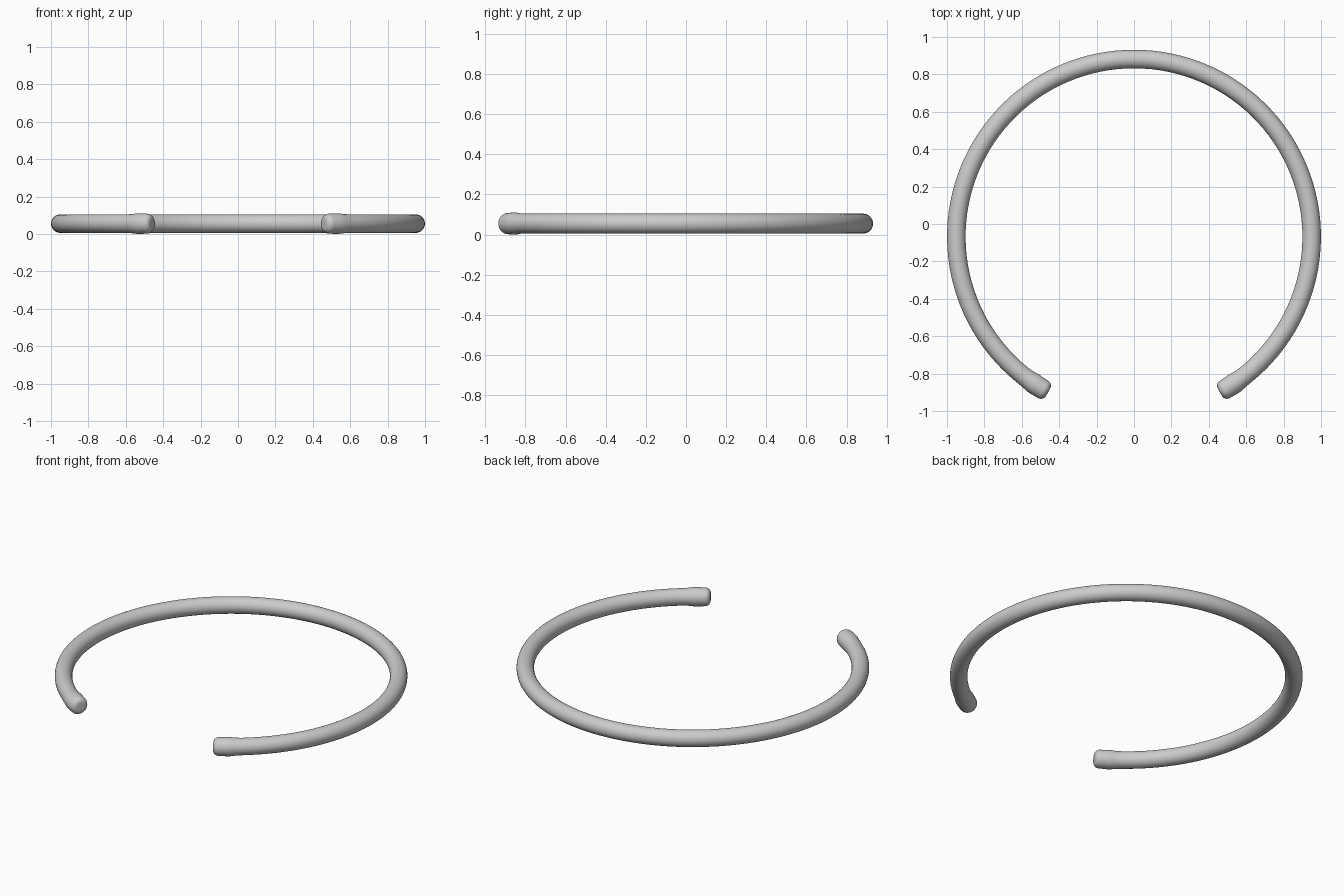
import bpy, bmesh, math

if "Cube" in bpy.data.objects:
    bpy.data.objects.remove(bpy.data.objects["Cube"])

R, CY, CZ = 0.95, -0.068, 0.055   # ring radius and centre
TUBE, TIP = 0.0495, 0.055         # tube radius, slightly swollen end radius
SIDES = 32
END = math.radians(60)            # half of the arc starts here, below the x axis

# Half profile from the rounded tip towards the tube: (angle, radius)
half = []
for i in range(1, 9):
    p = math.pi / 2 * (1 - i / 8)
    half.append((-END - (-0.012 + 0.03 * math.sin(p)) / R, 0.023 + 0.03 * math.cos(p)))
half.insert(0, (-END - 0.018 / R, 0.021))
for deg, r in [(-58, 0.054), (-56.5, TIP), (-55.5, TIP), (-54.5, 0.053), (-53, 0.0505), (-51, TUBE)]:
    half.append((math.radians(deg), r))
start = math.radians(-51)
for i in range(1, 49):
    half.append((start + (math.pi / 2 - start) * i / 48, TUBE))

# Mirror the half across x = 0
stations = half + [(math.pi - a, r) for a, r in reversed(half[:-1])]

# Sweep circular sections along the arc
bm = bmesh.new()
rings = []
for a, r in stations:
    ring = []
    for k in range(SIDES):
        t = 2 * math.pi * k / SIDES
        d = R + r * math.cos(t)
        ring.append(bm.verts.new((d * math.cos(a), CY + d * math.sin(a), CZ + r * math.sin(t))))
    rings.append(ring)
for A, B in zip(rings, rings[1:]):
    for k in range(SIDES):
        n = (k + 1) % SIDES
        bm.faces.new((A[k], A[n], B[n], B[k]))
bm.faces.new(rings[0])
bm.faces.new(rings[-1])
bmesh.ops.recalc_face_normals(bm, faces=bm.faces)
for f in bm.faces:
    f.smooth = True

# Open ring object
mesh = bpy.data.meshes.new("open_ring")
bm.to_mesh(mesh)
bm.free()
ob = bpy.data.objects.new("open_ring", mesh)
bpy.context.collection.objects.link(ob)
